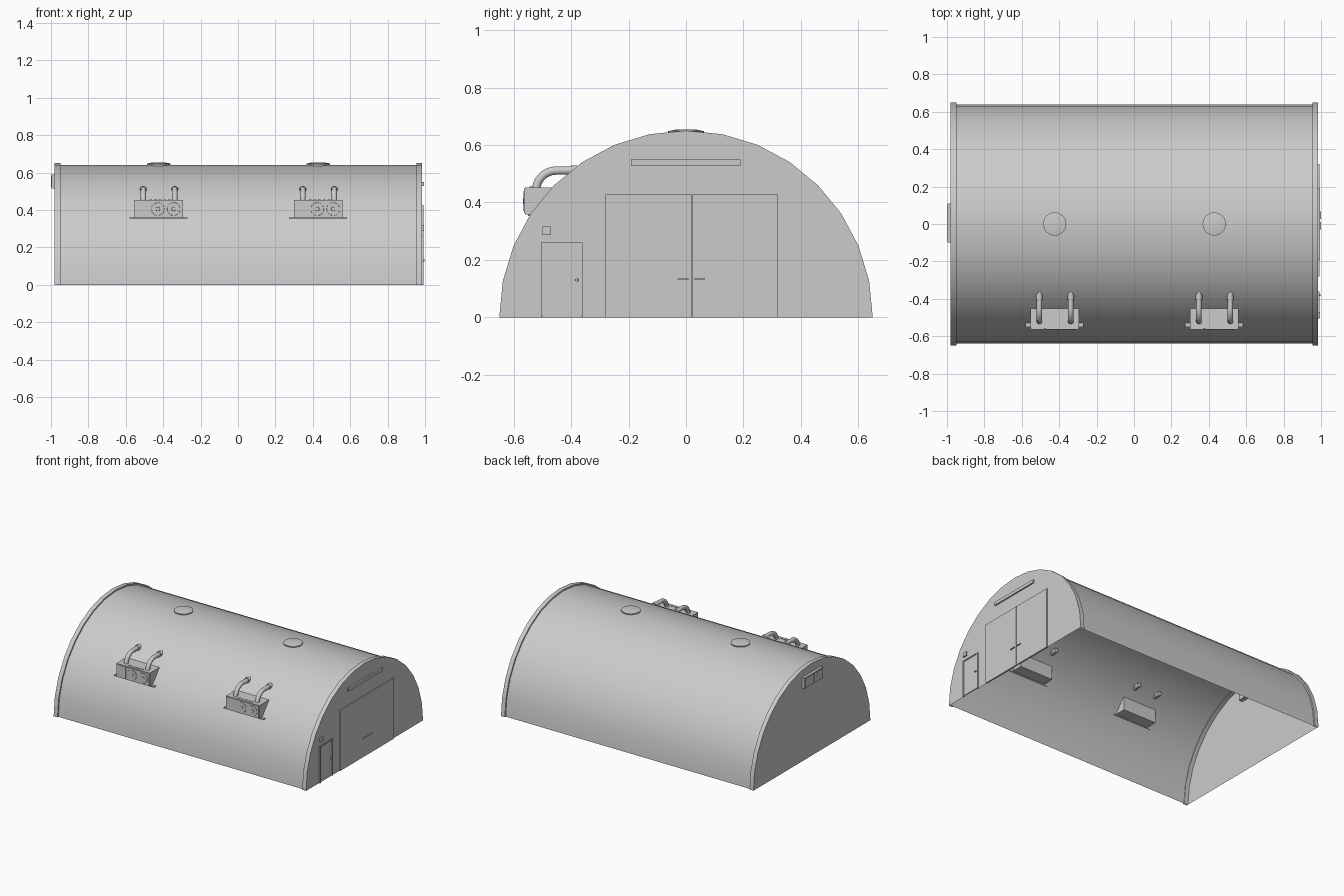
import bpy, bmesh, math
from mathutils import Matrix, Vector

cube = bpy.data.objects.get("Cube")
if cube:
    bpy.data.objects.remove(cube, do_unlink=True)

GREY = (0.6, 0.6, 0.6, 1)
mat = bpy.data.materials.new("painted_grey")
mat.use_nodes = True
mat.diffuse_color = GREY
mat.node_tree.nodes["Principled BSDF"].inputs["Base Color"].default_value = GREY

SEGS, R_SHELL, R_RIM = 16, 0.64, 0.65
X_BACK, X_DOOR = -0.98, 0.985


def finish(bm, name, smooth=False):
    bmesh.ops.recalc_face_normals(bm, faces=bm.faces)
    mesh = bpy.data.meshes.new(name)
    bm.to_mesh(mesh)
    bm.free()
    mesh.materials.append(mat)
    obj = bpy.data.objects.new(name, mesh)
    bpy.context.collection.objects.link(obj)
    if smooth:
        bpy.ops.object.select_all(action="DESELECT")
        obj.select_set(True)
        bpy.context.view_layer.objects.active = obj
        bpy.ops.object.shade_smooth_by_angle(angle=math.radians(40))
    return obj


def box(name, x0, x1, y0, y1, z0, z1):
    bm = bmesh.new()
    bmesh.ops.create_cube(bm, size=1)
    bmesh.ops.scale(bm, verts=bm.verts, vec=(x1 - x0, y1 - y0, z1 - z0))
    bmesh.ops.translate(bm, verts=bm.verts,
                        vec=((x0 + x1) / 2, (y0 + y1) / 2, (z0 + z1) / 2))
    return finish(bm, name)


def disc(name, centre, axis, r1, r2, depth, sides=24):
    """Short cylinder or cone centred on a point, along any axis."""
    bm = bmesh.new()
    turn = Vector((0, 0, 1)).rotation_difference(Vector(axis)).to_matrix().to_4x4()
    bmesh.ops.create_cone(bm, cap_ends=True, segments=sides, radius1=r1, radius2=r2,
                          depth=depth, matrix=Matrix.Translation(centre) @ turn)
    return finish(bm, name, True)


def arc(bm, x, r):
    return [bm.verts.new((x, r * math.cos(math.pi * i / SEGS),
                          r * math.sin(math.pi * i / SEGS))) for i in range(SEGS + 1)]


def bridge(bm, a, b):
    for i in range(SEGS):
        bm.faces.new((a[i], a[i + 1], b[i + 1], b[i]))


# Arched roof skin, open underneath
bm = bmesh.new()
bridge(bm, arc(bm, X_BACK, R_SHELL), arc(bm, X_DOOR, R_SHELL))
shell = finish(bm, "roof_shell", True)
if shell.data.polygons[SEGS // 2].normal.z < 0:
    shell.data.flip_normals()

# End walls with raised rims
for side, x, inner in (("back", X_BACK, -0.95), ("door", X_DOOR, 0.955)):
    bm = bmesh.new()
    bm.faces.new(arc(bm, x, R_RIM))
    wall = finish(bm, side + "_end_wall")
    if wall.data.polygons[0].normal.x * x < 0:
        wall.data.flip_normals()
    bm = bmesh.new()
    rings = [arc(bm, x, R_RIM), arc(bm, inner, R_RIM),
             arc(bm, inner, R_SHELL - 0.004), arc(bm, x, R_SHELL - 0.004)]
    for i in range(3):
        bridge(bm, rings[i], rings[i + 1])
    finish(bm, side + "_end_rim", True)

# Large double door
box("double_door_left_leaf", 0.98, 0.991, 0.021, 0.32, 0, 0.427)
box("double_door_right_leaf", 0.98, 0.991, -0.28, 0.019, 0, 0.427)
for y in (-0.01, 0.047):
    box("double_door_handle", 0.99, 0.999, y - 0.02, y + 0.02, 0.132, 0.136)

# Small side door: frame bars, leaf and knob
box("side_door_frame_left", 0.98, 0.993, -0.366, -0.36, 0, 0.26)
box("side_door_frame_right", 0.98, 0.993, -0.505, -0.498, 0, 0.26)
box("side_door_frame_top", 0.98, 0.993, -0.505, -0.36, 0.253, 0.26)
box("side_door_leaf", 0.98, 0.988, -0.498, -0.366, 0.006, 0.253)
disc("side_door_knob", (0.992, -0.38, 0.13), (1, 0, 0), 0.006, 0.005, 0.012, 12)

# Wall box and long lamp over the doors
box("wall_switch_box", 0.98, 0.995, -0.5, -0.47, 0.287, 0.316)
box("long_wall_lamp", 0.98, 0.995, -0.192, 0.19, 0.527, 0.549)

# Back wall ventilator
box("back_vent_box", -0.998, -0.95, -0.1, 0.11, 0.515, 0.59)
box("back_vent_panel", -1, -0.99, -0.09, 0.0, 0.522, 0.583)
disc("back_vent_fan", (-0.999, -0.045, 0.552), (-1, 0, 0), 0.02, 0.02, 0.004)
box("back_vent_side_panel", -1, -0.99, 0.01, 0.1, 0.522, 0.583)


def air_pipe(x):
    """Pipe rising from the unit and bending into the roof."""
    curve = bpy.data.curves.new("air_pipe", "CURVE")
    curve.dimensions = "3D"
    curve.bevel_depth = 0.015
    curve.bevel_resolution = 3
    curve.use_fill_caps = True
    line = curve.splines.new("POLY")
    bend = 0.07
    path = [(x, -0.522, 0.44)]
    for i in range(9):
        a = math.pi / 2 * i / 8
        path.append((x, -0.522 + bend * (1 - math.cos(a)), 0.441 + bend * math.sin(a)))
    path.append((x, -0.35, 0.511))
    line.points.add(len(path) - 1)
    for point, co in zip(line.points, path):
        point.co = (*co, 1)
    line.use_smooth = True
    obj = bpy.data.objects.new("air_pipe", curve)
    curve.materials.append(mat)
    bpy.context.collection.objects.link(obj)
    disc("air_pipe_collar", (x, -0.39, 0.511), (0, 1, 0), 0.018, 0.018, 0.02, 16)


# Two matching sets of air unit and roof cap
for cx in (-0.424, 0.429):
    box("air_unit_box", cx - 0.13, cx + 0.13, -0.56, -0.45, 0.358, 0.452)
    box("air_unit_bracket", cx - 0.155, cx + 0.155, -0.55, -0.53, 0.353, 0.36)
    box("air_unit_service_panel", cx - 0.126, cx - 0.055, -0.564, -0.555, 0.363, 0.448)
    box("air_unit_fan_panel", cx - 0.049, cx + 0.126, -0.564, -0.555, 0.363, 0.448)
    for fx in (-0.005, 0.08):
        disc("air_unit_fan", (cx + fx, -0.564, 0.405), (0, -1, 0), 0.036, 0.034, 0.004)
        disc("air_unit_fan_hub", (cx + fx, -0.566, 0.405), (0, -1, 0), 0.012, 0.01, 0.004, 12)
    for i in range(5):
        lx = cx - 0.05 + i * 0.025
        box("air_unit_top_slat", lx, lx + 0.015, -0.545, -0.535, 0.45, 0.455)
    for px in (-0.082, 0.086):
        air_pipe(cx + px)
    disc("roof_cap_neck", (cx, 0, 0.636), (0, 0, 1), 0.045, 0.045, 0.016, 32)
    disc("roof_cap", (cx, 0, 0.645), (0, 0, 1), 0.062, 0.062, 0.007, 32)
    disc("roof_cap_top", (cx, 0, 0.651), (0, 0, 1), 0.062, 0.035, 0.005, 32)
